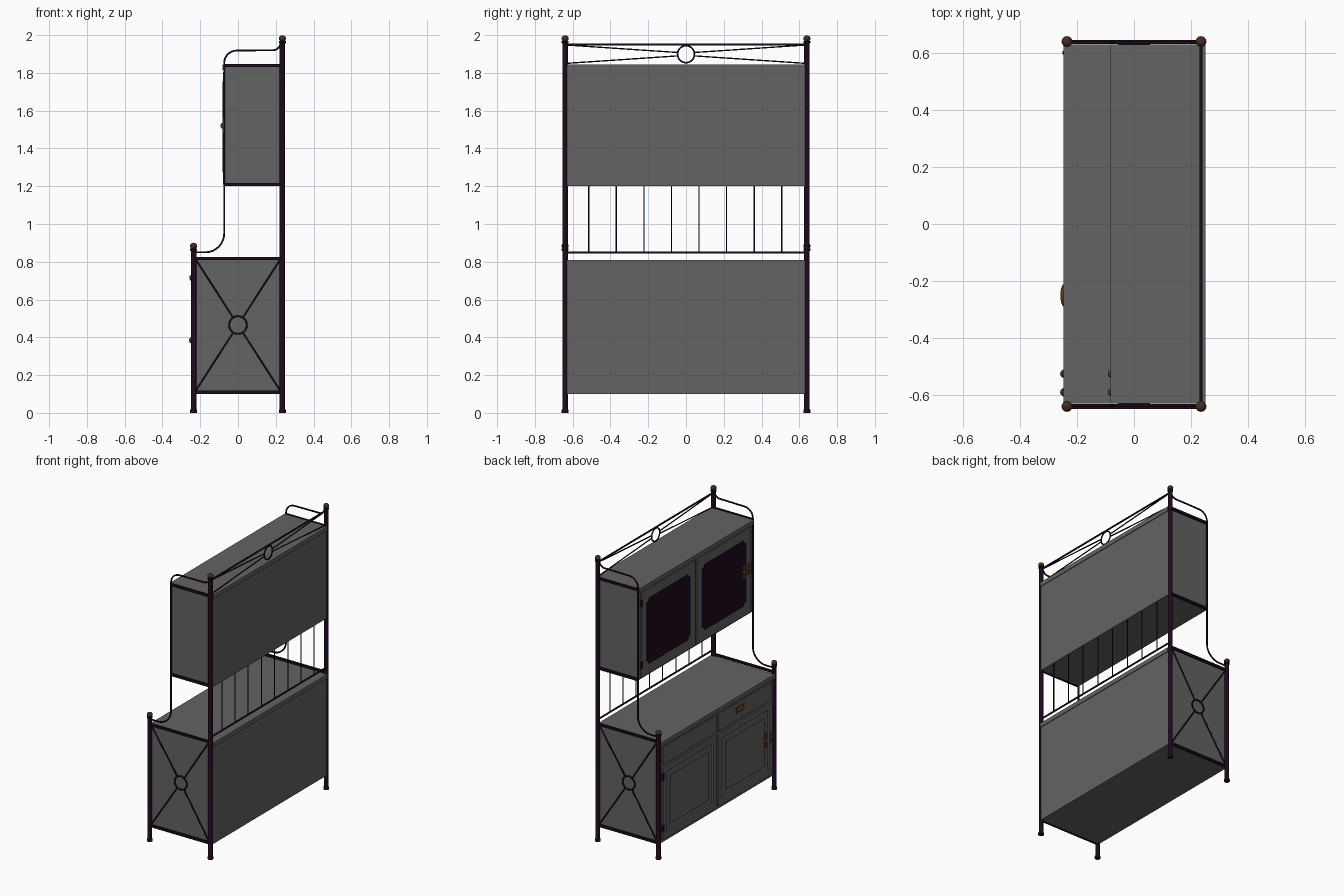
import bpy, bmesh, math
from mathutils import Vector, Matrix

if "Cube" in bpy.data.objects:
    bpy.data.objects.remove(bpy.data.objects["Cube"])


def material(name, rgb):
    m = bpy.data.materials.new(name)
    m.use_nodes = True
    m.diffuse_color = (*rgb, 1)
    m.node_tree.nodes["Principled BSDF"].inputs["Base Color"].default_value = (*rgb, 1)
    return m


GREY = material("grey wood", (0.125, 0.125, 0.125))
IRON = material("dark iron", (0.012, 0.003, 0.012))
GLASS = material("dark glass", (0.012, 0.003, 0.014))
COPPER = material("copper finial", (0.06, 0.025, 0.015))
BRASS = material("aged brass", (0.1, 0.045, 0.015))


def finish(name, bm, mat):
    bmesh.ops.recalc_face_normals(bm, faces=bm.faces)
    me = bpy.data.meshes.new(name)
    bm.to_mesh(me)
    bm.free()
    me.materials.append(mat)
    ob = bpy.data.objects.new(name, me)
    bpy.context.collection.objects.link(ob)
    return ob


def box(name, lo, hi, mat, rim=0, depth=0):
    """Box between two corners; rim and depth sink a panel into its -x face."""
    lo, hi = Vector(lo), Vector(hi)
    bm = bmesh.new()
    size = Matrix.Diagonal((*(hi - lo), 1))
    bmesh.ops.create_cube(bm, size=1, matrix=Matrix.Translation((lo + hi) / 2) @ size)
    if rim:
        bm.normal_update()
        face = [f for f in bm.faces if f.normal.x < -0.9]
        bmesh.ops.inset_region(bm, faces=face, thickness=rim)
        bmesh.ops.inset_region(bm, faces=face, thickness=depth, depth=-depth)
    return finish(name, bm, mat)


def smooth(ob):
    for p in ob.data.polygons:
        p.use_smooth = True
    ob.data.set_sharp_from_angle(angle=math.radians(40))


def ball(name, center, radii, mat):
    bm = bmesh.new()
    bmesh.ops.create_uvsphere(bm, u_segments=16, v_segments=10, radius=1,
                              matrix=Matrix.Translation(center) @ Matrix.Diagonal((*radii, 1)))
    smooth(finish(name, bm, mat))


def rod(name, points, radius, closed=False):
    cu = bpy.data.curves.new(name, "CURVE")
    cu.dimensions = "3D"
    cu.bevel_depth = radius
    cu.bevel_resolution = 1
    cu.use_fill_caps = True
    sp = cu.splines.new("POLY")
    sp.points.add(len(points) - 1)
    for p, co in zip(sp.points, points):
        p.co = (*co, 1)
    sp.use_cyclic_u = closed
    cu.materials.append(IRON)
    bpy.context.collection.objects.link(bpy.data.objects.new(name, cu))


def arc(cx, cz, r, a0, a1, n=8):
    angles = [math.radians(a0 + (a1 - a0) * i / n) for i in range(n + 1)]
    return [(cx + r * math.cos(a), cz + r * math.sin(a)) for a in angles]


def post(name, x, y, height):
    """Turned post with a foot and a collar, topped by a ball."""
    profile = [(0, 0), (0.019, 0), (0.019, 0.012), (0.015, 0.02), (0.015, height - 0.012),
               (0.018, height - 0.01), (0.018, height), (0, height)]
    bm = bmesh.new()
    verts = [bm.verts.new((r, 0, z)) for r, z in profile]
    edges = [bm.edges.new(pair) for pair in zip(verts, verts[1:])]
    bmesh.ops.spin(bm, geom=verts + edges, cent=(0, 0, 0), axis=(0, 0, 1),
                   angle=math.tau, steps=16, use_duplicate=False)
    bmesh.ops.remove_doubles(bm, verts=bm.verts, dist=0.0005)
    bmesh.ops.translate(bm, verts=bm.verts, vec=(x, y, 0))
    smooth(finish(name, bm, IRON))
    ball(name + "_finial", (x, y, height + 0.014), (0.019, 0.019, 0.017), COPPER)


def glass_pane(name, x, y0, y1, z0, z1, r=0.025):
    """Pane with a concave scoop at each corner."""
    outline = []
    for cy, cz, a in ((y0, z0, 90), (y1, z0, 180), (y1, z1, 270), (y0, z1, 360)):
        outline += arc(cy, cz, r, a, a - 90, 5)
    bm = bmesh.new()
    face = bm.faces.new([bm.verts.new((x, y, z)) for y, z in outline])
    out = bmesh.ops.extrude_face_region(bm, geom=[face])
    moved = [v for v in out["geom"] if isinstance(v, bmesh.types.BMVert)]
    bmesh.ops.translate(bm, verts=moved, vec=(-0.003, 0, 0))
    finish(name, bm, GLASS)


# Cabinet bodies
W = 0.63
box("base_cabinet", (-0.236, -W, 0.1), (0.245, W, 0.78), GREY)
box("worktop", (-0.248, -W, 0.78), (0.25, W, 0.81), GREY)
box("upper_cabinet", (-0.07, -W, 1.2), (0.245, W, 1.815), GREY)
box("upper_top_board", (-0.082, -W, 1.815), (0.25, W, 1.845), GREY)

# Doors, drawers and their fittings
for side, y0, y1 in (("left", 0.01, 0.605), ("right", -0.605, -0.01)):
    box(side + "_base_door", (-0.246, y0, 0.12), (-0.235, y1, 0.625), GREY, 0.055, 0.007)
    box(side + "_base_door_panel", (-0.244, y0 + 0.085, 0.205),
        (-0.238, y1 - 0.085, 0.54), GREY)
    box(side + "_drawer", (-0.244, y0, 0.645), (-0.235, y1, 0.765), GREY)
    box(side + "_upper_door", (-0.079, y0, 1.21), (-0.069, y1, 1.805), GREY)
    glass_pane(side + "_glass", -0.079, y0 + 0.055, y1 - 0.055, 1.28, 1.74)

for z in (0.2, 0.56):
    box("base_door_hinge", (-0.25, 0.595, z - 0.025), (-0.235, 0.607, z + 0.025), IRON)
for z in (1.3, 1.73):
    box("upper_door_hinge", (-0.083, 0.595, z - 0.025), (-0.069, 0.607, z + 0.025), IRON)

for x, z in ((-0.246, 0.385), (-0.079, 1.52)):
    for y, h in ((-0.525, 0.05), (-0.59, 0.04)):
        box("latch_plate", (x - 0.004, y - 0.015, z - h), (x, y + 0.015, z + h), BRASS)
        ball("latch_knob", (x - 0.005, y, z), (0.008, 0.012, 0.015), BRASS)

box("pull_plate", (-0.248, -0.295, 0.695), (-0.243, -0.205, 0.735), BRASS)
ball("drawer_pull", (-0.246, -0.25, 0.715), (0.012, 0.04, 0.016), BRASS)

# Iron frames on both ends
for side, s in (("left", 1), ("right", -1)):
    y = s * 0.64
    post(side + "_back_post", 0.235, y, 1.968)
    post(side + "_front_post", -0.235, y, 0.87)
    for part, x0, z in (("base_bottom_rail", -0.235, 0.11), ("base_top_rail", -0.235, 0.817),
                        ("upper_bottom_rail", -0.073, 1.21), ("upper_top_rail", -0.073, 1.839)):
        box(f"{side}_{part}", (x0, y - 0.009, z - 0.008), (0.235, y + 0.005, z + 0.008), IRON)

    # Cross braces meeting at a ring
    yb = s * 0.634
    rod(side + "_ring", [(x, yb, z) for x, z in arc(0, 0.465, 0.047, 0, 345, 23)], 0.005, True)
    for sx in (1, -1):
        for sz in (1, -1):
            rod(side + "_brace", [(sx * 0.222, s * 0.64, 0.465 + sz * 0.345),
                                  (sx * 0.026, yb, 0.465 + sz * 0.04)], 0.0045)

    # One bent rod from the front post up to the back post
    path = [(-0.235, 0.85)] + arc(-0.173, 0.95, 0.1, -90, 0)
    path += arc(-0.008, 1.853, 0.065, 180, 90) + [(0.15, 1.92)]
    path += arc(0.185, 1.96, 0.04, -90, -10, 5) + [(0.235, 1.955)]
    rod(side + "_bent_rod", [(x, s * 0.636, z) for x, z in path], 0.0055)

# Gallery rail and spindles between the cabinets
X = 0.235
rod("gallery_rail", [(X, -0.64, 0.85), (X, 0.64, 0.85)], 0.006)
for i in range(8):
    y = -0.515 + i * 0.146
    rod("spindle", [(X, y, 0.85), (X, y, 1.205)], 0.0035)

# Crest with a ring and fanned rods
rod("crest_rail", [(X, -0.64, 1.95), (X, 0.64, 1.95)], 0.006)
rod("crest_ring", [(X, y, z) for y, z in arc(0, 1.899, 0.045, 0, 345, 23)], 0.005, True)
for s in (1, -1):
    rod("crest_upper_rod", [(X, s * 0.64, 1.948), (X, s * 0.044, 1.908)], 0.004)
    rod("crest_lower_rod", [(X, s * 0.64, 1.85), (X, s * 0.044, 1.89)], 0.004)
